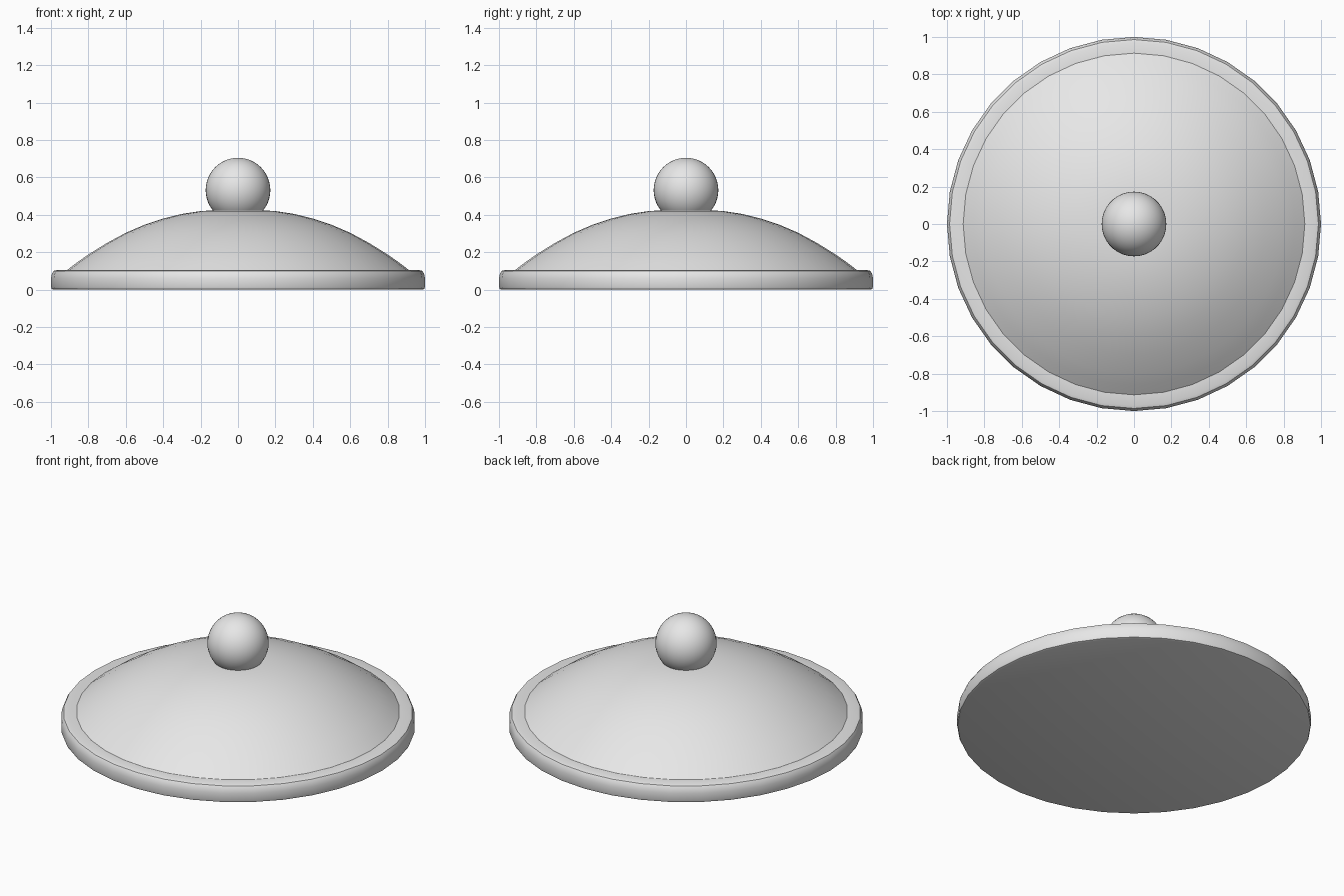
import bpy
import bmesh
from math import pi, radians
from mathutils import Vector

cube = bpy.data.objects.get("Cube")
if cube:
    bpy.data.objects.remove(cube, do_unlink=True)

SIDES = 36

grey = bpy.data.materials.new("light_grey")
grey.use_nodes = True
color = (0.8, 0.8, 0.8, 1.0)
grey.diffuse_color = color
grey.node_tree.nodes["Principled BSDF"].inputs["Base Color"].default_value = color


def finish(name, bm, angle=40):
    """Turn a bmesh into a smooth shaded object with sharp edges kept."""
    bmesh.ops.recalc_face_normals(bm, faces=bm.faces)
    mesh = bpy.data.meshes.new(name)
    bm.to_mesh(mesh)
    bm.free()
    mesh.materials.append(grey)
    obj = bpy.data.objects.new(name, mesh)
    bpy.context.collection.objects.link(obj)
    bpy.ops.object.select_all(action='DESELECT')
    obj.select_set(True)
    bpy.context.view_layer.objects.active = obj
    bpy.ops.object.shade_smooth_by_angle(angle=radians(angle))
    return obj


def lathe(name, profile):
    """Spin a (radius, height) profile around the z axis."""
    bm = bmesh.new()
    verts = [bm.verts.new((r, 0, z)) for r, z in profile]
    edges = [bm.edges.new(pair) for pair in zip(verts, verts[1:])]
    bmesh.ops.spin(bm, geom=verts + edges, cent=(0, 0, 0), axis=(0, 0, 1),
                   angle=2 * pi, steps=SIDES)
    bmesh.ops.remove_doubles(bm, verts=bm.verts, dist=0.0005)
    return finish(name, bm)


# Rim: flat underside, straight wall and rounded upper edge
lathe("rim", [(0, 0), (0.985, 0), (0.996, 0.004), (1, 0.014), (1, 0.06),
              (0.995, 0.085), (0.986, 0.1), (0.97, 0.105), (0.9, 0.105)])

# Dome: shallow curved cover with a nearly flat crown
lathe("dome", [(0.92, 0.1), (0.86, 0.146), (0.8, 0.188), (0.7, 0.25),
               (0.6, 0.304), (0.5, 0.347), (0.4, 0.38), (0.3, 0.405),
               (0.2, 0.42), (0.12, 0.425), (0, 0.425)])

# Knob: ball handle sunk slightly into the crown
bm = bmesh.new()
bmesh.ops.create_uvsphere(bm, u_segments=SIDES, v_segments=24, radius=0.173)
bmesh.ops.translate(bm, verts=bm.verts, vec=Vector((0, 0, 0.532)))
finish("knob", bm)
